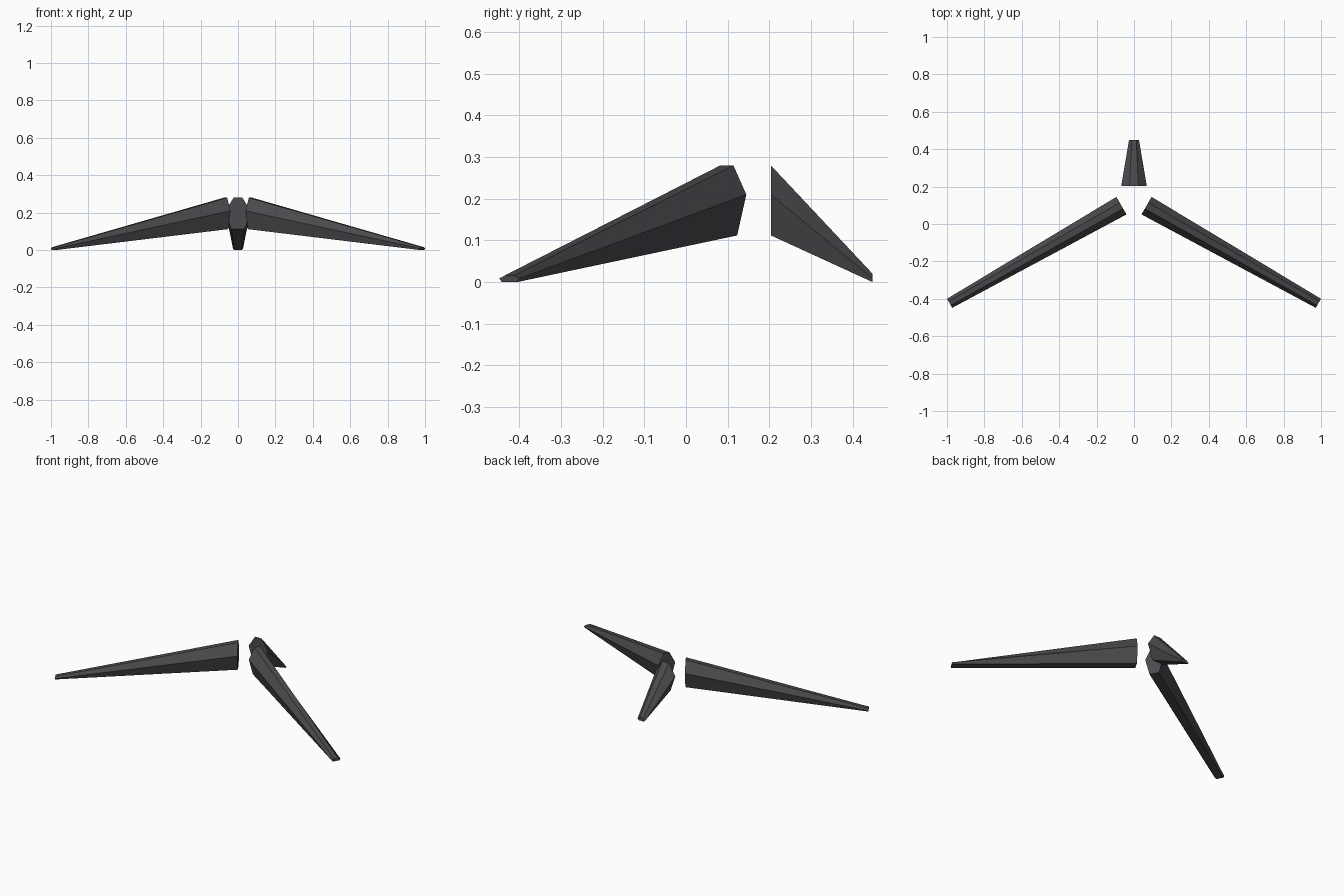
import bpy, bmesh, math
from mathutils import Vector

if "Cube" in bpy.data.objects:
    bpy.data.objects.remove(bpy.data.objects["Cube"])

mat = bpy.data.materials.new("dark grey")
mat.diffuse_color = (0.07, 0.069, 0.076, 1)
mat.use_nodes = True
mat.node_tree.nodes["Principled BSDF"].inputs["Base Color"].default_value = mat.diffuse_color


def section(center, side, half, z_bottom, z_mid, z_top, bottom, top):
    """Hexagonal cross-section; bottom and top are flat widths relative to half."""
    outline = [(-bottom, z_bottom), (bottom, z_bottom), (1, z_mid),
               (top, z_top), (-top, z_top), (-1, z_mid)]
    c = Vector((center[0], center[1], 0))
    return [c + side * (half * s) + Vector((0, 0, z)) for s, z in outline]


def tapered_leg(name, angle, root, root_half, tip, tip_half, tip_top):
    side = Vector((-math.sin(angle), math.cos(angle), 0))
    bm = bmesh.new()
    a = [bm.verts.new(p) for p in
         section(root, side, root_half, 0.112, 0.21, 0.28, 0.53, 0.34)]
    b = [bm.verts.new(p) for p in
         section(tip, side, tip_half, 0.0, 0.009, tip_top, 0.75, 0.45)]
    for i in range(6):
        j = (i + 1) % 6
        bm.faces.new((a[i], a[j], b[j], b[i]))
    bm.faces.new(a)
    bm.faces.new(b)
    bmesh.ops.recalc_face_normals(bm, faces=bm.faces)
    mesh = bpy.data.meshes.new(name)
    bm.to_mesh(mesh)
    bm.free()
    mesh.materials.append(mat)
    ob = bpy.data.objects.new(name, mesh)
    bpy.context.collection.objects.link(ob)


# Two long front legs, splayed 30 degrees
for name, s in (("right_leg", 1), ("left_leg", -1)):
    angle = math.radians(-30 if s > 0 else 210)
    tapered_leg(name, angle, (s * 0.067, 0.098), 0.054,
                (s * 0.986, -0.424), 0.028, 0.016)

# Short back leg
tapered_leg("back_leg", math.radians(90), (0, 0.204), 0.068,
            (0, 0.448), 0.027, 0.02)
